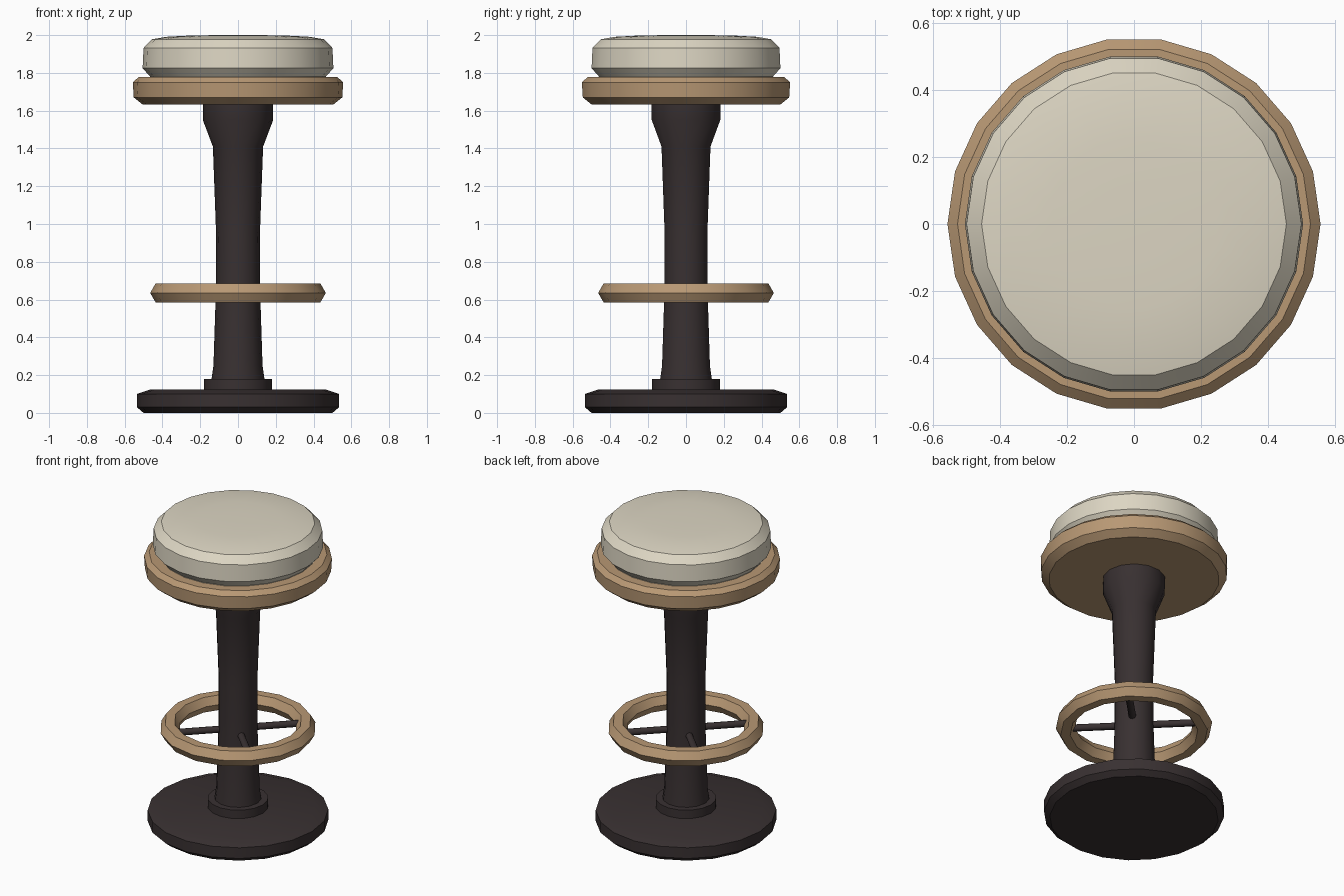
import bpy, bmesh, math
from mathutils import Vector

if "Cube" in bpy.data.objects:
    bpy.data.objects.remove(bpy.data.objects["Cube"])


def material(name, rgb):
    m = bpy.data.materials.new(name)
    m.diffuse_color = (*rgb, 1)
    m.use_nodes = True
    m.node_tree.nodes["Principled BSDF"].inputs["Base Color"].default_value = m.diffuse_color
    return m


DARK = material("dark metal", (0.040, 0.030, 0.031))
WOOD = material("tan wood", (0.48, 0.315, 0.175))
CREAM = material("cream fabric", (0.72, 0.67, 0.545))


def finish(name, bm, mat, angle=35):
    bmesh.ops.recalc_face_normals(bm, faces=bm.faces)
    me = bpy.data.meshes.new(name)
    bm.to_mesh(me)
    bm.free()
    me.materials.append(mat)
    ob = bpy.data.objects.new(name, me)
    bpy.context.collection.objects.link(ob)
    bpy.ops.object.select_all(action='DESELECT')
    ob.select_set(True)
    bpy.context.view_layer.objects.active = ob
    bpy.ops.object.shade_smooth_by_angle(angle=math.radians(angle))
    return ob


def lathe(name, profile, n, mat, closed=False, angle=35):
    """Spin (radius, z) points round z; open profiles get end caps."""
    bm = bmesh.new()
    rings = [[bm.verts.new((r * math.cos(2 * math.pi * i / n),
                            r * math.sin(2 * math.pi * i / n), z))
              for i in range(n)] for r, z in profile]
    pairs = list(zip(rings, rings[1:]))
    if closed:
        pairs.append((rings[-1], rings[0]))
    else:
        bm.faces.new(rings[0])
        bm.faces.new(rings[-1])
    for a, b in pairs:
        for i in range(n):
            j = (i + 1) % n
            bm.faces.new((a[i], a[j], b[j], b[i]))
    return finish(name, bm, mat, angle)


# Floor base and collar
lathe("base", [(0.50, 0), (0.535, 0.03), (0.535, 0.10), (0.46, 0.125)], 20, DARK, angle=25)
lathe("collar", [(0.18, 0.11), (0.18, 0.18)], 16, DARK)

# Flared column
lathe("column", [(0.143, 0.12), (0.14, 0.18), (0.13, 0.25), (0.117, 0.65), (0.116, 0.95),
                 (0.133, 1.41), (0.186, 1.55), (0.186, 1.65)], 14, DARK)

# Foot ring with hexagonal section
section = [(0.408 + 0.057 * math.cos(k * math.pi / 3),
            0.635 + 0.057 * math.sin(k * math.pi / 3)) for k in range(6)]
lathe("foot_ring", section, 16, WOOD, closed=True)

# Diagonal spokes joining the column to the foot ring
for k in range(4):
    d = Vector((1, 0, 0))
    a = math.radians(45 + 90 * k)
    d = Vector((math.cos(a), math.sin(a), 0))
    bm = bmesh.new()
    bmesh.ops.create_cone(bm, cap_ends=True, segments=8, radius1=0.022,
                          radius2=0.022, depth=0.30)
    bmesh.ops.rotate(bm, verts=bm.verts, matrix=d.to_track_quat('Z', 'Y').to_matrix())
    bmesh.ops.translate(bm, verts=bm.verts, vec=d * 0.24 + Vector((0, 0, 0.635)))
    finish(f"spoke_{k + 1}", bm, DARK, 50)

# Wooden seat rim
lathe("seat_rim", [(0.505, 1.633), (0.552, 1.67), (0.557, 1.75), (0.527, 1.777)],
      22, WOOD, angle=25)

# Padded cushion with a soft dome
lathe("cushion", [(0.465, 1.765), (0.465, 1.78), (0.505, 1.825), (0.50, 1.932),
                  (0.455, 1.978), (0.38, 1.991), (0.25, 1.998), (0.10, 2.0)],
      22, CREAM, angle=35)
